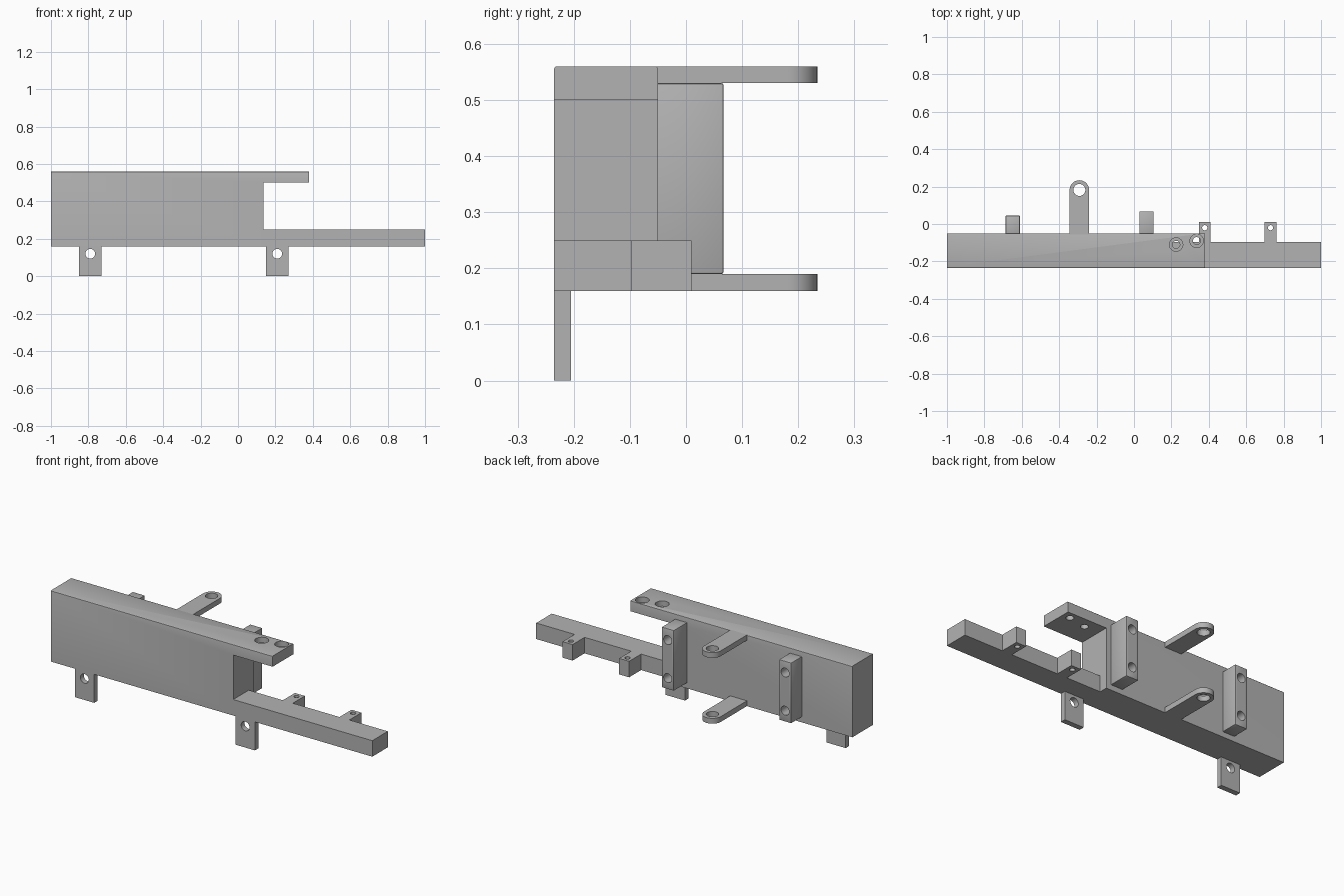
import bpy
import bmesh
import math
from mathutils import Matrix, Vector

if "Cube" in bpy.data.objects:
    bpy.data.objects.remove(bpy.data.objects["Cube"])

grey = bpy.data.materials.new("plain grey")
grey.use_nodes = True
COLOUR = (0.45, 0.45, 0.45, 1)
grey.diffuse_color = COLOUR
grey.node_tree.nodes["Principled BSDF"].inputs["Base Color"].default_value = COLOUR

FRONT, BACK, RAIL_BACK = -0.235, -0.05, -0.097
BOTTOM, TOP = 0.16, 0.56
EMBED = 0.01
TURN = {"z": Matrix(), "y": Matrix.Rotation(math.pi / 2, 4, "X")}


def finish(bm, name):
    bmesh.ops.recalc_face_normals(bm, faces=bm.faces[:])
    mesh = bpy.data.meshes.new(name)
    bm.to_mesh(mesh)
    bm.free()
    obj = bpy.data.objects.new(name, mesh)
    bpy.context.collection.objects.link(obj)
    mesh.materials.append(grey)
    return obj


def prism(name, outline, offset):
    """Extrude a flat 3D outline by an offset."""
    bm = bmesh.new()
    face = bm.faces.new([bm.verts.new(p) for p in outline])
    new = bmesh.ops.extrude_face_region(bm, geom=[face])["geom"]
    bmesh.ops.translate(bm, vec=offset,
                        verts=[v for v in new if isinstance(v, bmesh.types.BMVert)])
    return finish(bm, name)


def box(name, x, y, z):
    outline = [(x[0], y[0], z[0]), (x[1], y[0], z[0]),
               (x[1], y[1], z[0]), (x[0], y[1], z[0])]
    return prism(name, outline, (0, 0, z[1] - z[0]))


def bake(obj):
    """Apply the modifier stack."""
    graph = bpy.context.evaluated_depsgraph_get()
    mesh = bpy.data.meshes.new_from_object(obj.evaluated_get(graph))
    obj.modifiers.clear()
    obj.data = mesh


def soften(obj, width=0.004):
    mod = obj.modifiers.new("soft edges", "BEVEL")
    mod.width = width
    mod.segments = 2
    bake(obj)


def drill(obj, centre, radius, length, axis):
    """Cut a round hole along an axis."""
    bm = bmesh.new()
    bmesh.ops.create_cone(bm, cap_ends=True, segments=32, radius1=radius,
                          radius2=radius, depth=length,
                          matrix=Matrix.Translation(Vector(centre)) @ TURN[axis])
    cutter = finish(bm, "cutter")
    cutter.hide_render = True
    mod = obj.modifiers.new("hole", "BOOLEAN")
    mod.operation = "DIFFERENCE"
    mod.solver = "EXACT"
    mod.object = cutter
    bake(obj)
    bpy.data.objects.remove(cutter)


# Main block with overhanging top arm
profile = [(-1, BOTTOM), (0.135, BOTTOM), (0.135, 0.5),
           (0.38, 0.5), (0.38, TOP), (-1, TOP)]
body = prism("main_block", [(x, FRONT, z) for x, z in profile], (0, BACK - FRONT, 0))
bm = bmesh.new()
bm.from_mesh(body.data)
long_top = [e for e in bm.edges if all(v.co.z > TOP - 0.001 for v in e.verts)
            and e.calc_length() > 1]
bmesh.ops.bevel(bm, geom=long_top, offset=0.005, segments=3, profile=0.5, affect="EDGES")
bm.to_mesh(body.data)
bm.free()

# Counterbored screw holes in the arm
for x, y in ((0.225, -0.11), (0.335, -0.09)):
    drill(body, (x, y, 0.53), 0.02, 0.2, "z")
    drill(body, (x, y, TOP), 0.036, 0.06, "z")

# Lower rail
box("lower_rail", (0.135, 1), (FRONT, RAIL_BACK), (BOTTOM, 0.25))

# Small drilled tabs behind the rail
for name, x in (("inner", 0.378), ("outer", 0.73)):
    tab = box(name + "_rail_tab", (x - 0.031, x + 0.031),
              (RAIL_BACK - EMBED, 0.01), (BOTTOM, 0.25))
    drill(tab, (x, -0.02, 0.2), 0.014, 0.3, "z")

# Hanging mounting tabs at the front
for name, x in (("right", -0.79), ("left", 0.21)):
    tab = box(name + "_hanging_tab", (x - 0.06, x + 0.06),
              (FRONT, FRONT + 0.03), (0, BOTTOM))
    drill(tab, (x, FRONT, 0.12), 0.026, 0.2, "y")

# Upright posts on the back, each with two holes
for name, x, back in (("right", -0.648, 0.045), ("left", 0.067, 0.067)):
    post = box(name + "_post", (x - 0.038, x + 0.038), (BACK - EMBED, back), (0.19, 0.53))
    soften(post)
    for z in (0.252, 0.466):
        drill(post, (x, 0, z), 0.025, 0.4, "y")

# Rounded lugs, top and bottom
LUG_X, LUG_Y, LUG_R = -0.292, 0.182, 0.052
for name, z in (("lower", BOTTOM), ("upper", TOP - 0.03)):
    arc = [math.pi * i / 24 for i in range(25)]
    outline = [(LUG_X + LUG_R * math.cos(a), LUG_Y + LUG_R * math.sin(a), z) for a in arc]
    outline += [(LUG_X - LUG_R, BACK - EMBED, z), (LUG_X + LUG_R, BACK - EMBED, z)]
    lug = prism(name + "_lug", outline, (0, 0, 0.03))
    drill(lug, (LUG_X, LUG_Y, z), 0.032, 0.2, "z")

# Smooth the round surfaces, keep the corners crisp
bpy.ops.object.select_all(action="DESELECT")
for obj in bpy.context.collection.objects:
    if obj.type == "MESH":
        obj.select_set(True)
        bpy.context.view_layer.objects.active = obj
bpy.ops.object.shade_smooth_by_angle(angle=math.radians(30))
